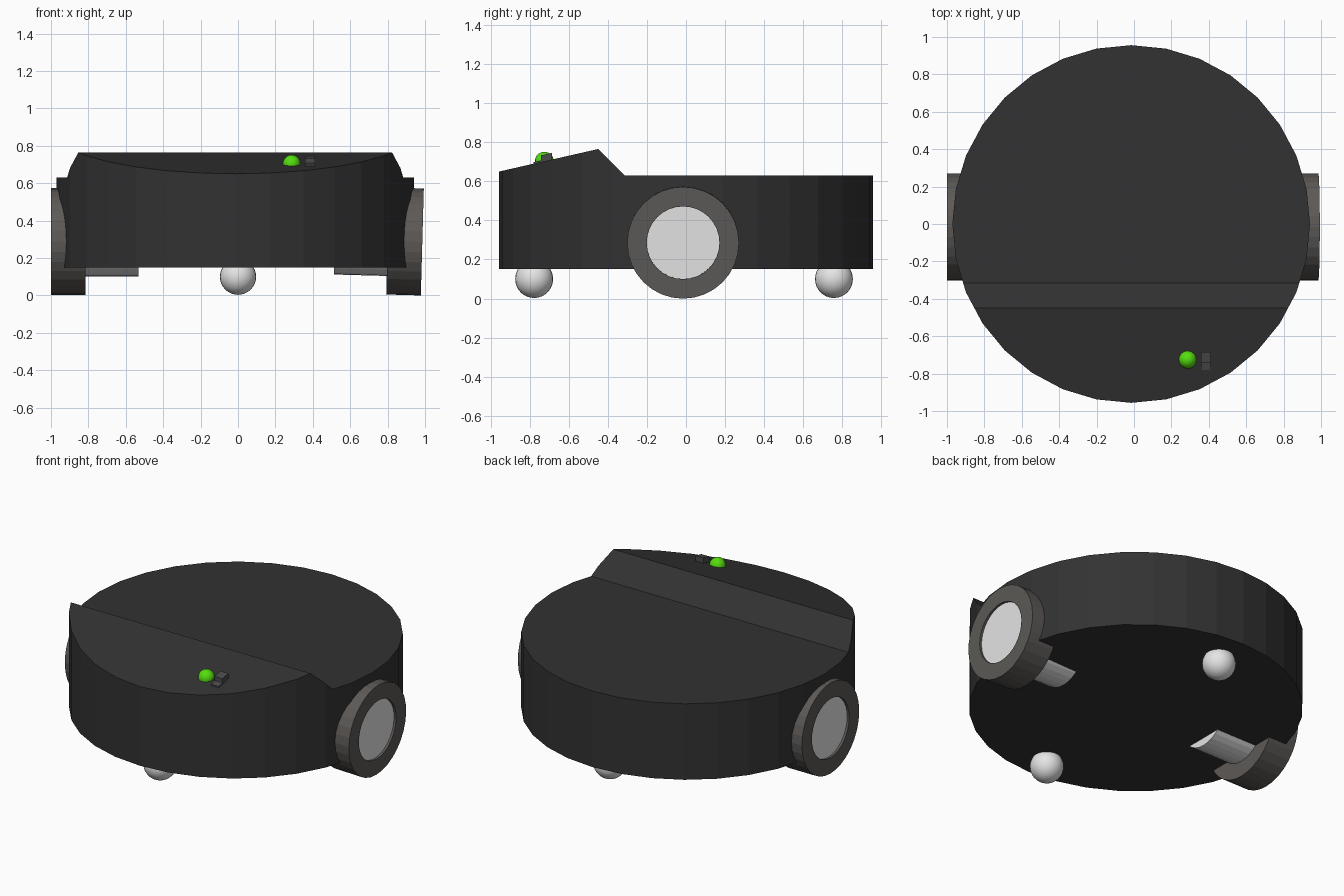
import bpy, bmesh, math
from mathutils import Matrix, Vector

if "Cube" in bpy.data.objects:
    bpy.data.objects.remove(bpy.data.objects["Cube"])


def material(name, rgb):
    m = bpy.data.materials.new(name)
    m.diffuse_color = (*rgb, 1)
    m.use_nodes = True
    m.node_tree.nodes["Principled BSDF"].inputs["Base Color"].default_value = m.diffuse_color
    return m


BLACK = material("body black", (0.032, 0.032, 0.032))
TYRE = material("tyre grey", (0.108, 0.100, 0.094))
SILVER = material("silver", (0.78, 0.78, 0.78))
GREEN = material("light green", (0.09, 0.72, 0.005))
DARK = material("socket grey", (0.07, 0.07, 0.07))


def make(name, bm, mat, matrix=Matrix(), smooth=False):
    """Turn a bmesh into a named, coloured object."""
    bmesh.ops.recalc_face_normals(bm, faces=bm.faces)
    mesh = bpy.data.meshes.new(name)
    bm.to_mesh(mesh)
    bm.free()
    mesh.transform(matrix)
    mesh.materials.append(mat)
    for p in mesh.polygons:
        p.use_smooth = smooth
    ob = bpy.data.objects.new(name, mesh)
    bpy.context.collection.objects.link(ob)
    return ob


def cylinder(radius, z0, z1, sides=32):
    bm = bmesh.new()
    bmesh.ops.create_cone(bm, cap_ends=True, segments=sides, radius1=radius,
                          radius2=radius, depth=z1 - z0,
                          matrix=Matrix.Translation((0, 0, (z0 + z1) / 2)))
    return bm


def ring(r0, r1, z0, z1, sides=32):
    """Rectangular section turned about z."""
    bm = bmesh.new()
    pts = [(r0, z0), (r1, z0), (r1, z1), (r0, z1)]
    loops = []
    for i in range(sides):
        a = 2 * math.pi * i / sides
        loops.append([bm.verts.new((r * math.cos(a), r * math.sin(a), z)) for r, z in pts])
    for i in range(sides):
        a, b = loops[i], loops[(i + 1) % sides]
        for j in range(4):
            k = (j + 1) % 4
            bm.faces.new((a[j], b[j], b[k], a[k]))
    return bm


def prism(profile, x0, x1):
    """Side profile of (y, z) points extruded along x."""
    bm = bmesh.new()
    face = bm.faces.new([bm.verts.new((x0, y, z)) for y, z in profile])
    out = bmesh.ops.extrude_face_region(bm, geom=[face])
    bmesh.ops.translate(bm, vec=(x1 - x0, 0, 0),
                        verts=[v for v in out["geom"] if isinstance(v, bmesh.types.BMVert)])
    return bm


# Body: round tub trimmed by its side profile, with the raised sloping console
body = make("body", cylinder(0.956, 0.15, 0.9), BLACK, Matrix.Translation((-0.015, 0, 0)))
profile = [(-1.2, 0.05), (1.2, 0.05), (1.2, 0.63), (-0.315, 0.63),
           (-0.45, 0.765), (-0.956, 0.65), (-1.2, 0.5945)]
cutter = make("body_profile_cutter", prism(profile, -1.3, 1.3), BLACK)
mod = body.modifiers.new("trim", "BOOLEAN")
mod.operation, mod.solver, mod.object = "INTERSECT", "EXACT", cutter
bpy.context.view_layer.objects.active = body
bpy.context.view_layer.update()
bpy.ops.object.modifier_apply(modifier=mod.name)
bpy.data.objects.remove(cutter)

# Wheels: tyre ring around a slightly sunken hub that runs inwards as the axle
for side, centre, tilt in (("left", -0.9075, 0), ("right", 0.893, 1.6)):
    turn = 90 if centre > 0 else -90
    place = (Matrix.Translation((centre, -0.015, 0.288)) @
             Matrix.Rotation(math.radians(turn + tilt), 4, "Y"))
    make(side + "_tyre", ring(0.186, 0.286, -0.0925, 0.0925), TYRE, place)
    make(side + "_hub", cylinder(0.187, -0.375, 0.078), SILVER, place)

# Ball casters
for name, y in (("front_caster", -0.777), ("back_caster", 0.757)):
    bm = bmesh.new()
    bmesh.ops.create_uvsphere(bm, u_segments=24, v_segments=16, radius=0.097)
    make(name, bm, SILVER, Matrix.Translation((0, y, 0.1)), smooth=True)

# Green indicator light set in the slope
bm = bmesh.new()
bmesh.ops.create_uvsphere(bm, u_segments=16, v_segments=12, radius=0.048)
make("indicator_light", bm, GREEN, Matrix.Translation((0.287, -0.725, 0.703)), smooth=True)

# Small stepped socket beside the light
socket = [(-0.78, 0.68), (-0.78, 0.698), (-0.742, 0.707), (-0.742, 0.733),
          (-0.685, 0.745), (-0.685, 0.70)]
make("socket", prism(socket, 0.357, 0.412), DARK)
